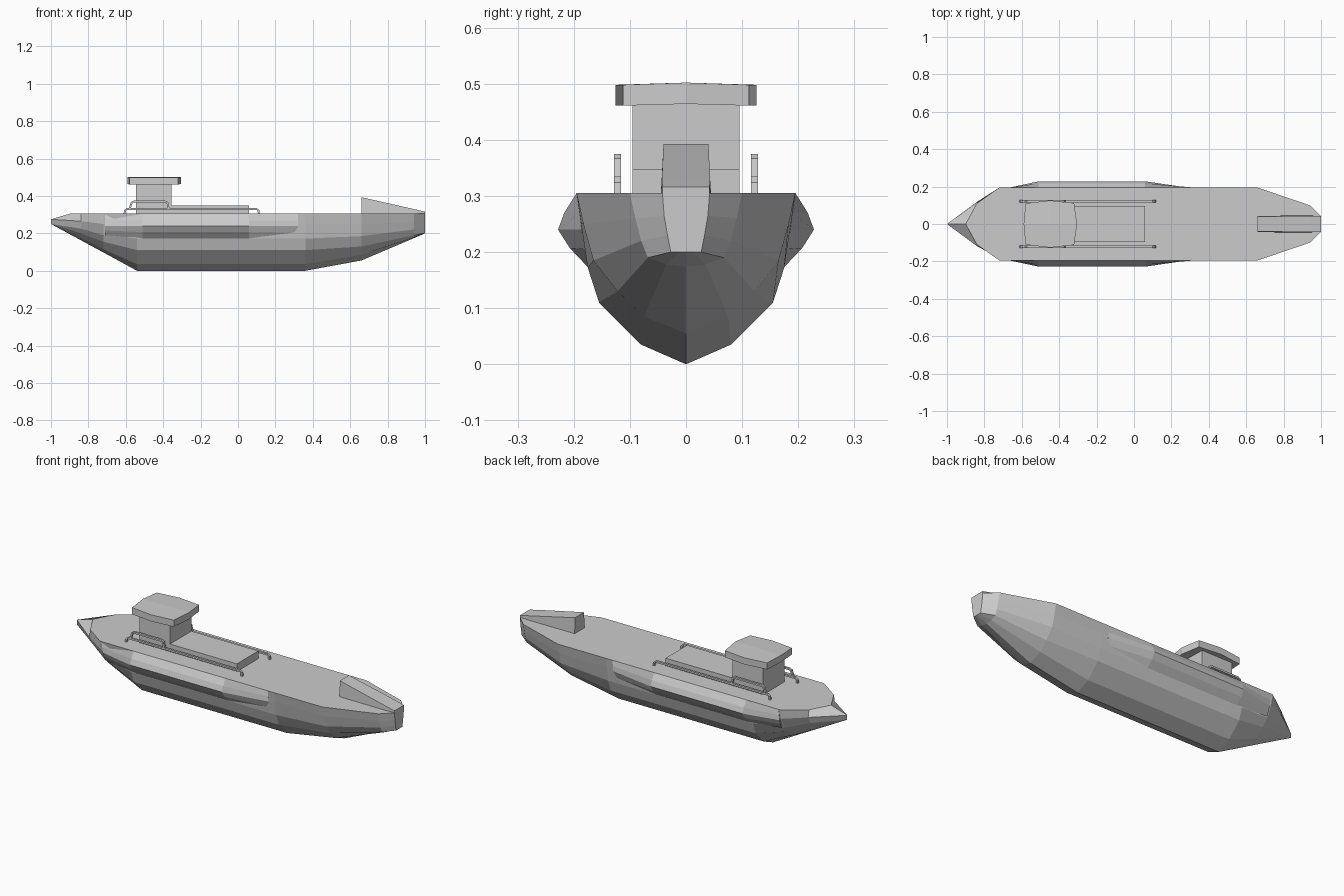
import bpy, bmesh

if "Cube" in bpy.data.objects:
    bpy.data.objects.remove(bpy.data.objects["Cube"])


def loft(name, sections, closed=True):
    """Skin a list of equal-length rings of points and cap both ends."""
    bm = bmesh.new()
    rings = [[bm.verts.new(p) for p in s] for s in sections]
    n = len(rings[0])
    for a, b in zip(rings, rings[1:]):
        for i in range(n):
            j = (i + 1) % n
            bm.faces.new((a[i], a[j], b[j], b[i]))
    bm.faces.new(rings[0])
    bm.faces.new(rings[-1])
    bmesh.ops.remove_doubles(bm, verts=bm.verts, dist=0.0005)
    bmesh.ops.recalc_face_normals(bm, faces=bm.faces)
    me = bpy.data.meshes.new(name)
    bm.to_mesh(me)
    bm.free()
    ob = bpy.data.objects.new(name, me)
    bpy.context.collection.objects.link(ob)
    return ob


def box(name, x0, x1, w, z0, z1):
    return loft(name, [[(x, -w, z0), (x, w, z0), (x, w, z1), (x, -w, z1)] for x in (x0, x1)])


def rail(name, path, y, t=0.005, w=0.006):
    """Square bar following an (x, z) path in a plane of constant y."""
    secs = []
    for i, (x, z) in enumerate(path):
        a, b = path[max(i - 1, 0)], path[min(i + 1, len(path) - 1)]
        dx, dz = b[0] - a[0], b[1] - a[1]
        k = t / (dx * dx + dz * dz) ** 0.5
        nx, nz = -dz * k, dx * k
        secs.append([(x + nx, y - w, z + nz), (x + nx, y + w, z + nz),
                     (x - nx, y + w, z - nz), (x - nx, y - w, z - nz)])
    return loft(name, secs)


# Hull: half cross-sections (y, z) from keel to deck edge, mirrored across y
mid = [(0, 0), (.08, .035), (.155, .11), (.175, .172), (.187, .25), (.195, .305)]
hull = [
    (-1.0, [(0, .25), (0, .25), (0, .25), (0, .25), (0, .275), (0, .305)]),
    (-.84, [(0, .163), (.03, .175), (.07, .2), (.095, .225), (.118, .265), (.11, .305)]),
    (-.72, [(0, .098), (.06, .115), (.12, .155), (.155, .19), (.183, .25), (.195, .305)]),
    (-.54, mid),
    (.36, mid),
    (.66, [(0, .055), (.075, .085), (.122, .13), (.165, .185), (.183, .25), (.195, .305)]),
    (.94, [(0, .174), (.035, .178), (.068, .19), (.08, .22), (.09, .26), (.1, .305)]),
    (1.0, [(0, .2), (.012, .2), (.027, .2), (.033, .23), (.039, .265), (.042, .305)]),
]
sections = []
for x, half in hull:
    # the deck stops short of the stern point
    ring = [(-.9 if x == -1 and z == .305 else x, y, z) for y, z in half]
    sections.append(ring + [(px, -y, z) for px, y, z in ring[:0:-1]])
loft("hull", sections)

# Side buoyancy bulges
full = [(.172, .17), (.207, .207), (.228, .24), (.217, .27), (.195, .305), (.17, .25)]
flush = [(.165, .19), (.176, .215), (.185, .24), (.189, .27), (.195, .305), (.16, .25)]
front = [(.17, .175), (.178, .205), (.186, .24), (.19, .27), (.195, .305), (.16, .25)]
for s, side in ((1, "left"), (-1, "right")):
    loft("bulge_" + side, [[(x, s * y, z) for y, z in sec] for x, sec in
                           ((-.71, flush), (-.51, full), (.06, full), (.32, front))])

# Sloping bow housing
loft("bow_housing", [
    [(.66, -.044, .3), (.66, .044, .3), (.66, .04, .393), (.66, -.04, .393)],
    [(.94, -.045, .3), (.94, .045, .3), (.94, .043, .33), (.94, -.043, .33)],
    [(1, -.042, .3), (1, .042, .3), (1, .042, .316), (1, -.042, .316)]])

# Wheelhouse and low deckhouse
box("wheelhouse", -.545, -.355, .095, .3, .465)
box("deckhouse", -.36, .06, .095, .3, .348)

# Cambered roof with bowed outline
roof = [[(-.58, -.11), (-.45, -.126), (-.32, -.112)],
        [(-.59, 0), (-.45, 0), (-.305, 0)],
        [(-.58, .11), (-.45, .126), (-.32, .112)]]
loft("roof", [[(x, y, .461 + (.003 if y == 0 else 0)) for x, y in row] +
              [(x, y, .502 if y == 0 else .498) for x, y in reversed(row)] for row in roof])

# Handrails on both sides
for y, side in ((.122, "left"), (-.122, "right")):
    rail("long_rail_" + side, [(-.607, .304), (-.604, .322), (-.595, .33),
                               (.1, .33), (.109, .322), (.112, .304)], y)
    rail("high_rail_" + side, [(-.58, .33), (-.568, .365), (-.558, .37),
                               (-.388, .37), (-.378, .365), (-.37, .33)], y)
